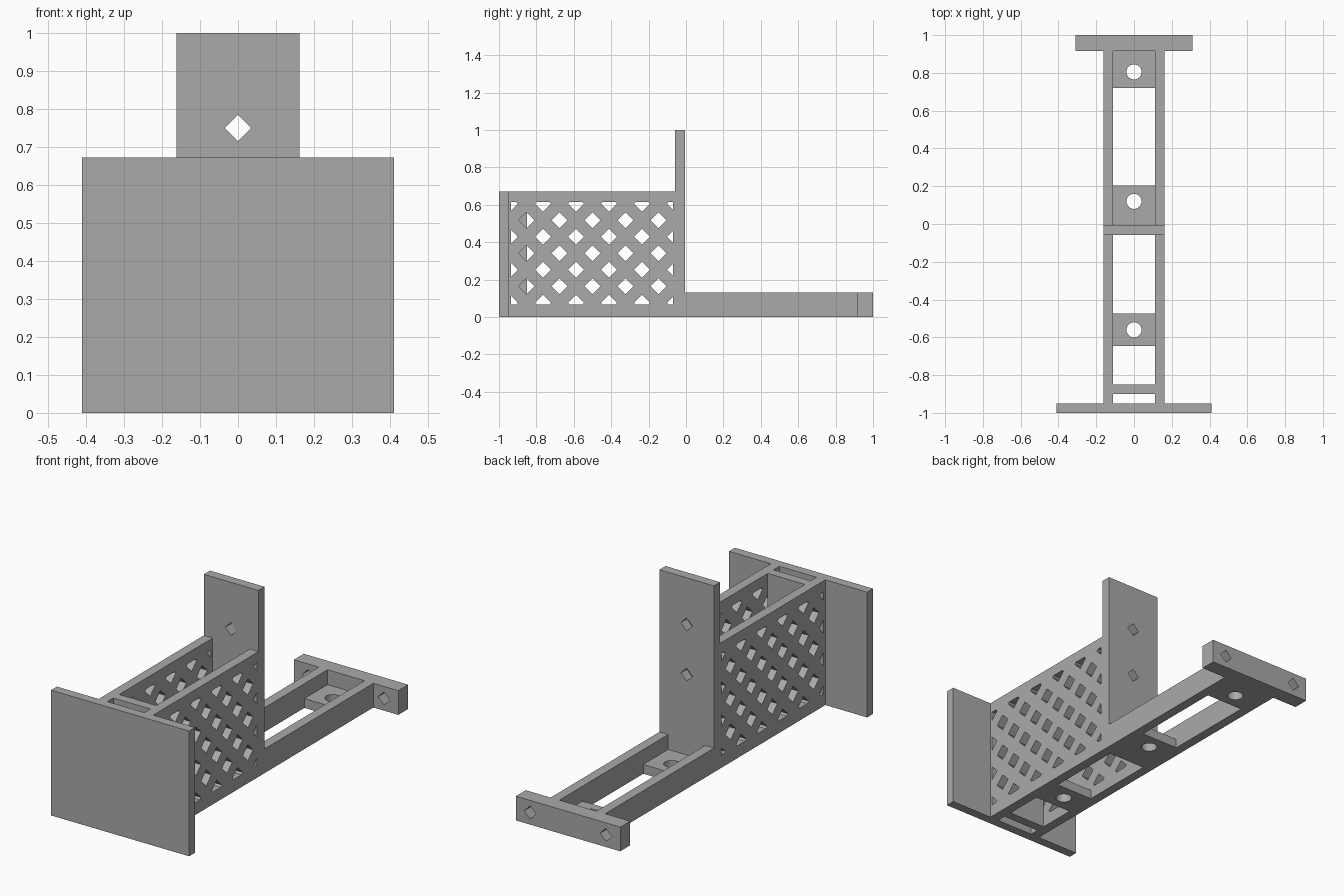
import bpy, bmesh
from math import radians
from mathutils import Vector, Matrix

cube = bpy.data.objects.get("Cube")
if cube:
    bpy.data.objects.remove(cube, do_unlink=True)

# One matte grey for the whole bracket
grey = bpy.data.materials.new("matte grey")
grey.use_nodes = True
color = (0.4, 0.4, 0.4, 1)
grey.diffuse_color = color
grey.node_tree.nodes["Principled BSDF"].inputs["Base Color"].default_value = color


def finish(name, bm):
    bmesh.ops.recalc_face_normals(bm, faces=bm.faces)
    mesh = bpy.data.meshes.new(name)
    bm.to_mesh(mesh)
    bm.free()
    mesh.materials.append(grey)
    obj = bpy.data.objects.new(name, mesh)
    bpy.context.collection.objects.link(obj)
    return obj


def extrude_all(bm, offset):
    out = bmesh.ops.extrude_face_region(bm, geom=bm.faces[:], use_keep_orig=True)
    verts = [g for g in out["geom"] if isinstance(g, bmesh.types.BMVert)]
    bmesh.ops.translate(bm, verts=verts, vec=offset)


def prism(name, points, offset):
    """Extrude a closed outline of 3D points."""
    bm = bmesh.new()
    bm.faces.new([bm.verts.new(p) for p in points])
    extrude_all(bm, offset)
    return finish(name, bm)


def box(name, x, y, z):
    corners = [(x[0], y[0], z[0]), (x[1], y[0], z[0]), (x[1], y[1], z[0]), (x[0], y[1], z[0])]
    return prism(name, corners, (0, 0, z[1] - z[0]))


def cut(obj, cutter):
    mod = obj.modifiers.new("cut", "BOOLEAN")
    mod.operation = "DIFFERENCE"
    mod.solver = "EXACT"
    mod.object = cutter
    bpy.context.view_layer.objects.active = obj
    bpy.ops.object.modifier_apply(modifier=mod.name)
    bpy.data.objects.remove(cutter, do_unlink=True)


def diamond_hole(obj, x, y, z, r=0.035):
    outline = [(x - r, y - 0.1, z), (x, y - 0.1, z - r), (x + r, y - 0.1, z), (x, y - 0.1, z + r)]
    cut(obj, prism("diamond_cutter", outline, (0, 0.2, 0)))


def lattice_cutter(x):
    """Staggered diamonds trimmed to a rectangular border."""
    bm = bmesh.new()
    step, r = 0.0882, 0.043
    for row in range(-3, 4):
        for col in range(-5, 6):
            if (row + col) % 2 == 0:
                y, z = -0.5 + col * step, 0.34 + row * step
                bm.faces.new([bm.verts.new((x, y + a * r, z + b * r))
                              for a, b in ((-1, 0), (0, -1), (1, 0), (0, 1))])
    for co, no in (((x, -0.936, 0), (0, -1, 0)), ((x, -0.07, 0), (0, 1, 0)),
                   ((x, 0, 0.066), (0, 0, -1)), ((x, 0, 0.614), (0, 0, 1))):
        bmesh.ops.bisect_plane(bm, geom=bm.verts[:] + bm.edges[:] + bm.faces[:],
                               plane_co=co, plane_no=no, clear_outer=True)
    extrude_all(bm, (0.2, 0, 0))
    return finish("lattice_cutter", bm)


INNER, OUTER = 0.11, 0.162
WALL_TOP, RAIL_TOP = 0.672, 0.13
BACK = 0.916

# Front plate and the web just behind it
box("front_plate", (-0.41, 0.41), (-1, -0.95), (0, WALL_TOP))
box("front_web", (-INNER, INNER), (-0.9, -0.85), (0, WALL_TOP))

# Lattice side walls, each running on into a low rail
profile = [(-0.95, 0), (BACK, 0), (BACK, RAIL_TOP), (-0.006, RAIL_TOP),
           (-0.006, WALL_TOP), (-0.95, WALL_TOP)]
for side, x in (("left", INNER), ("right", -OUTER)):
    wall = prism(side + "_side_wall", [(x, y, z) for y, z in profile], (OUTER - INNER, 0, 0))
    cut(wall, lattice_cutter(x - 0.07))

# Upright plate, wider above the walls
half = [(INNER, 0), (INNER, WALL_TOP), (OUTER, WALL_TOP), (OUTER, 1)]
outline = half + [(-x, z) for x, z in reversed(half)]
upright = prism("upright_plate", [(x, -0.058, z) for x, z in outline], (0, 0.052, 0))
for z in (0.75, 0.48):
    diamond_hole(upright, 0, -0.03, z)

# Rear mounting bar
bar = box("rear_bar", (-0.31, 0.31), (BACK, 1), (0, RAIL_TOP))
for x in (-0.225, 0.225):
    diamond_hole(bar, x, 0.96, RAIL_TOP / 2)

# Floor pads with round screw holes
for name, y0, y1, hole in (("front_pad", -0.645, -0.475, -0.56),
                           ("middle_pad", -0.006, 0.205, 0.12),
                           ("rear_pad", 0.72, BACK, 0.805)):
    pad = box(name, (-INNER, INNER), (y0, y1), (0, 0.05))
    bm = bmesh.new()
    bmesh.ops.create_cone(bm, cap_ends=True, segments=32, radius1=0.04, radius2=0.04,
                          depth=0.3, matrix=Matrix.Translation((0, hole, 0)))
    cut(pad, finish("round_cutter", bm))
